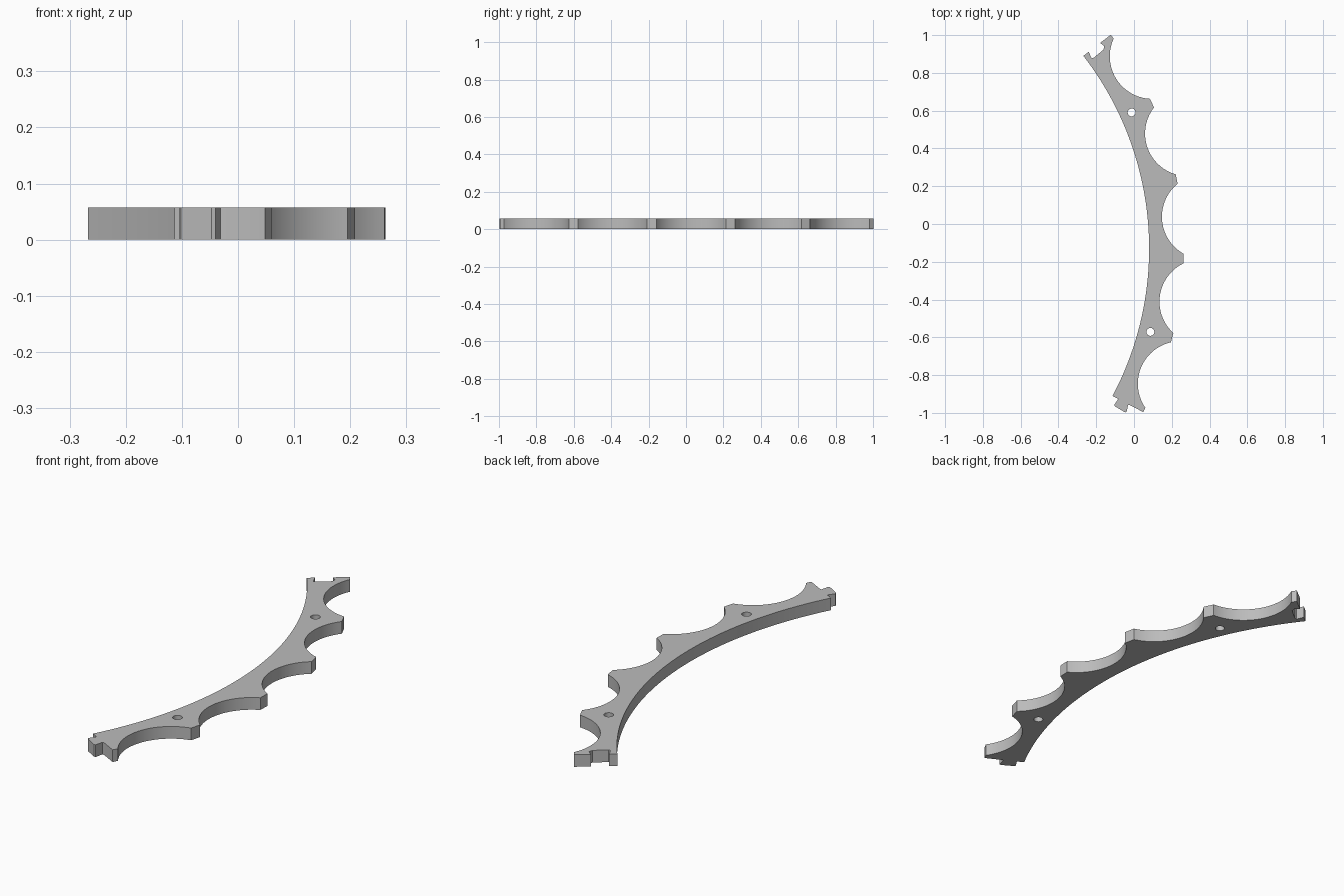
import bpy, bmesh
from math import cos, sin, radians, acos, atan2, pi, degrees

if "Cube" in bpy.data.objects:
    bpy.data.objects.remove(bpy.data.objects["Cube"], do_unlink=True)

# Ring layout: the segment is part of a large ring
CX, CY = -1.59, -0.130
R_IN, R_TIP, R_HOLE = 1.67, 1.853, 1.734
STEP, COUNT, START = 13.1, 5, -27.85
END = START + STEP * COUNT
R_POCKET, D_POCKET = 0.225, 1.97
HEIGHT = 0.057


def polar(r, deg, cx=CX, cy=CY):
    a = radians(deg)
    return (cx + r * cos(a), cy + r * sin(a))


def end_point(deg, u, t):
    """Point on an end: u outward from the inner rim, t along the ring."""
    x, y = polar(R_IN + u, deg)
    a = radians(deg)
    return (x - t * sin(a), y + t * cos(a))


# Inner rim, from the upper end to the lower end
outline = [polar(R_IN, END + (START - END) * i / 64) for i in range(65)]

# Dovetail tab on the lower end
tab = [(0.034, 0), (0.030, -0.037), (0.036, -0.043), (0.099, -0.046),
       (0.105, -0.041), (0.095, -0.003), (0.105, 0)]
outline += [end_point(START, u, t) for u, t in tab]
outline.append(polar(R_TIP, START))

# Round pockets separated by flat-tipped teeth
half = degrees(acos((R_TIP**2 + D_POCKET**2 - R_POCKET**2) / (2 * R_TIP * D_POCKET)))
for k in range(COUNT):
    mid = START + STEP * (k + 0.5)
    px, py = polar(D_POCKET, mid)
    cx, cy = polar(R_TIP, mid - half)
    a0 = degrees(atan2(cy - py, cx - px)) - mid
    a0 = a0 % 360
    for i in range(33):
        a = a0 + (360 - 2 * a0) * i / 32
        outline.append(polar(R_POCKET, mid + a, px, py))
outline.append(polar(R_TIP, END))

# Matching dovetail socket in the upper end
socket = [(0.112, 0), (0.119, -0.026), (0.104, -0.039), (0.036, -0.041),
          (0.027, -0.035), (0.035, 0)]
outline += [end_point(END, u, t) for u, t in socket]

# Two screw holes, below the outermost teeth
loops = [outline]
for k in (1, 4):
    hx, hy = polar(R_HOLE, START + STEP * k)
    loops.append([polar(0.021, 360 * i / 16, hx, hy) for i in range(16)])

# Filled and extruded profile
curve = bpy.data.curves.new("segment_profile", 'CURVE')
curve.dimensions = '2D'
curve.fill_mode = 'BOTH'
curve.extrude = HEIGHT / 2
for pts in loops:
    s = curve.splines.new('POLY')
    s.points.add(len(pts) - 1)
    for p, (x, y) in zip(s.points, pts):
        p.co = (x, y, 0, 1)
    s.use_cyclic_u = True
temp = bpy.data.objects.new("segment_profile", curve)
bpy.context.collection.objects.link(temp)
bpy.context.view_layer.update()
mesh = bpy.data.meshes.new_from_object(
    temp.evaluated_get(bpy.context.evaluated_depsgraph_get()))
bpy.data.objects.remove(temp, do_unlink=True)

# Weld caps to walls and stand the plate on the ground
bm = bmesh.new()
bm.from_mesh(mesh)
bmesh.ops.remove_doubles(bm, verts=bm.verts, dist=0.0002)
bmesh.ops.translate(bm, verts=bm.verts, vec=(0, 0, HEIGHT / 2))
bmesh.ops.recalc_face_normals(bm, faces=bm.faces)
bm.to_mesh(mesh)
bm.free()

segment = bpy.data.objects.new("scalloped_ring_segment", mesh)
bpy.context.collection.objects.link(segment)

# Plain grey material
grey = bpy.data.materials.new("plain_grey")
grey.use_nodes = True
grey.diffuse_color = (0.5, 0.5, 0.5, 1)
grey.node_tree.nodes["Principled BSDF"].inputs["Base Color"].default_value = (0.5, 0.5, 0.5, 1)
mesh.materials.clear()
mesh.materials.append(grey)

bpy.ops.object.select_all(action='DESELECT')
segment.select_set(True)
bpy.context.view_layer.objects.active = segment
bpy.ops.object.shade_smooth_by_angle(angle=radians(30))
